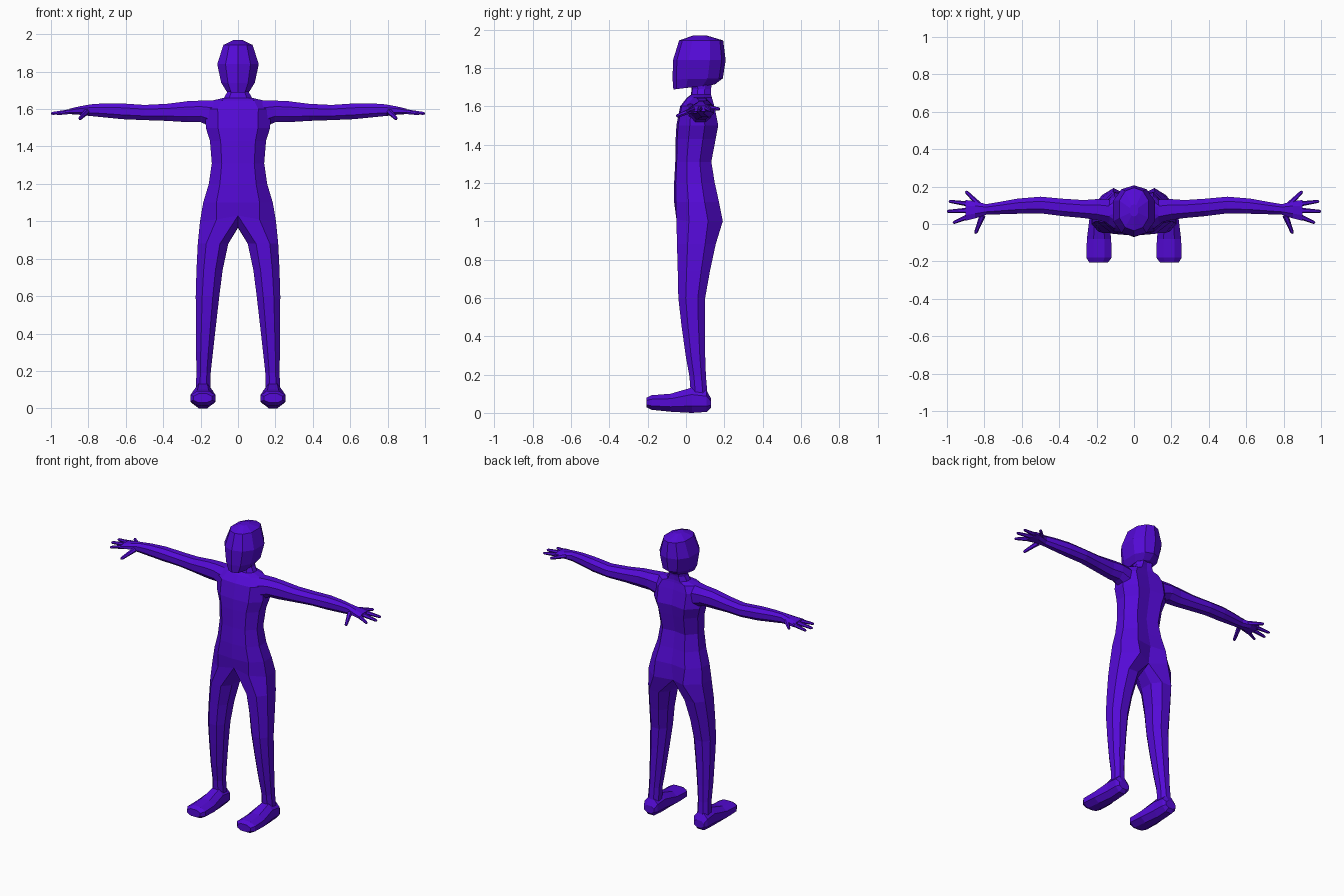
import bpy, bmesh
from mathutils import Vector

mat = bpy.data.materials.new("violet")
mat.diffuse_color = (0.09, 0.003, 0.68, 1)

OCT = [(-.45, -1), (.45, -1), (1, -.45), (1, .45),
       (.45, 1), (-.45, 1), (-1, .45), (-1, -.45)]
SKULL = [(0, -1), (.6, -.85), (1, -.4), (1, .4), (.6, .85),
         (0, 1), (-.6, .85), (-1, .4), (-1, -.4), (-.6, -.85)]


def finish(name, bm, mirror=True):
    bmesh.ops.recalc_face_normals(bm, faces=bm.faces)
    me = bpy.data.meshes.new(name)
    bm.to_mesh(me)
    bm.free()
    me.materials.append(mat)
    ob = bpy.data.objects.new(name, me)
    bpy.context.collection.objects.link(ob)
    if mirror:
        ob.modifiers.new("mirror", 'MIRROR')
    return ob


def ring(axis, t, a0, a1, b0, b1, shape=OCT):
    """Points of a section across the axis, fitted in the box a0-a1 by b0-b1."""
    pts = []
    for u, v in shape:
        p = [(a0 + a1) / 2 + u * (a1 - a0) / 2, (b0 + b1) / 2 + v * (b1 - b0) / 2]
        p.insert(axis, t)
        pts.append(Vector(p))
    return pts


def bridge(bm, a, b, closed=True):
    n = len(a)
    for i in range(n if closed else n - 1):
        j = (i + 1) % n
        bm.faces.new((a[i], a[j], b[j], b[i]))


def loft(bm, rings, cap_start=False, cap_end=False):
    rows = [[bm.verts.new(p) for p in r] for r in rings]
    for a, b in zip(rows, rows[1:]):
        bridge(bm, a, b)
    if cap_start:
        bm.faces.new(rows[0][::-1])
    if cap_end:
        bm.faces.new(rows[-1])


# Neck, torso and legs: half skin, mirrored. Torso: z, half width, front y, back y
torso = [(1.74, .060, .015, .140), (1.69, .058, .030, .130), (1.66, .075, .025, .130),
         (1.645, .140, .005, .135), (1.60, .175, -.030, .148), (1.50, .172, -.050, .168),
         (1.43, .150, -.054, .155), (1.31, .140, -.056, .132), (1.20, .156, -.062, .150),
         (1.10, .186, -.062, .172)]
bm = bmesh.new()
prev = None
for z, w, f, b in torso:
    d = b - f
    row = [bm.verts.new(p) for p in (
        (0, f, z), (.62 * w, f + .04 * d, z), (w, f + .32 * d, z),
        (w, f + .68 * d, z), (.6 * w, b, z), (0, b - .06 * d, z))]
    if prev:
        bridge(bm, prev, row, closed=False)
    prev = row
# hip row, closed under the crotch by two extra points
hip = [bm.verts.new(p) for p in (
    (0, -.045, 1.03), (.115, -.050, 1.01), (.203, .015, 1.0), (.203, .115, 1.0),
    (.11, .192, 1.0), (0, .140, .985), (0, .095, .965), (0, .025, .97))]
bridge(bm, prev, hip[:6], closed=False)
# legs: z, inner x, outer x, front y, back y
legs = [(.88, .052, .215, -.047, .155), (.74, .082, .222, -.043, .125),
        (.60, .100, .226, -.040, .100), (.46, .116, .225, -.024, .098),
        (.30, .134, .224, -.002, .100), (.19, .146, .222, .018, .104),
        (.10, .146, .226, .025, .112)]
prev = hip
for sec in legs:
    row = [bm.verts.new(p) for p in ring(2, *sec)]
    bridge(bm, prev, row)
    prev = row
finish("body", bm)

# Arms down to the palm: x, y range, z range
arms = [(.13, .005, .130, 1.500, 1.647), (.20, .022, .133, 1.530, 1.645),
        (.27, .032, .128, 1.530, 1.642), (.38, .042, .135, 1.537, 1.628),
        (.50, .057, .146, 1.541, 1.622), (.62, .055, .136, 1.546, 1.630),
        (.72, .052, .118, 1.556, 1.630), (.79, .050, .106, 1.563, 1.625),
        (.85, .030, .122, 1.570, 1.614), (.90, .018, .128, 1.573, 1.602)]
bm = bmesh.new()
loft(bm, [ring(0, *s) for s in arms], cap_end=True)
finish("arm", bm)

# Fingers: base point, tip point, base radius
fingers = [((.83, .105, 1.595), (.900, .175, 1.585), .015),
           ((.885, .107, 1.588), (.990, .122, 1.578), .014),
           ((.885, .073, 1.588), (1.00, .067, 1.576), .015),
           ((.885, .040, 1.587), (.968, .006, 1.574), .014),
           ((.81, .045, 1.585), (.848, -.050, 1.547), .016)]
bm = bmesh.new()
for base, tip, r in fingers:
    p, q = Vector(base), Vector(tip)
    ax = (q - p).normalized()
    side = ax.cross(Vector((0, 0, 1))).normalized()
    up = side.cross(ax)
    hexa = [(1, 0), (.5, .87), (-.5, .87), (-1, 0), (-.5, -.87), (.5, -.87)]
    loft(bm, [[p.lerp(q, t) + (side * u + up * v) * r * k for u, v in hexa]
              for t, k in ((0, 1), (.55, .75), (.93, .6), (1, .3))], cap_end=True)
finish("fingers", bm)

# Feet: y, x range, z range
feet = [(.130, .150, .225, .025, .075), (.108, .138, .238, .005, .118),
        (.030, .136, .238, .000, .132), (-.080, .122, .252, .006, .100),
        (-.180, .120, .255, .016, .092), (-.207, .140, .238, .030, .078)]
bm = bmesh.new()
loft(bm, [ring(1, *s) for s in feet], cap_start=True, cap_end=True)
finish("foot", bm)

# Head: z, half width, front y, back y, slope that lowers the chin
head = [(1.70, .062, -.066, .150, .12), (1.742, .090, -.070, .192, .02),
        (1.84, .111, -.068, .207, 0), (1.943, .078, -.036, .194, 0),
        (1.970, .022, .040, .105, 0)]
bm = bmesh.new()
sections = []
for z, w, f, b, k in head:
    pts = ring(2, z, -w, w, f, b, SKULL)
    for p in pts:
        p.z += k * (p.y - .04)
    sections.append(pts)
loft(bm, sections, cap_start=True, cap_end=True)
finish("head", bm, mirror=False)
